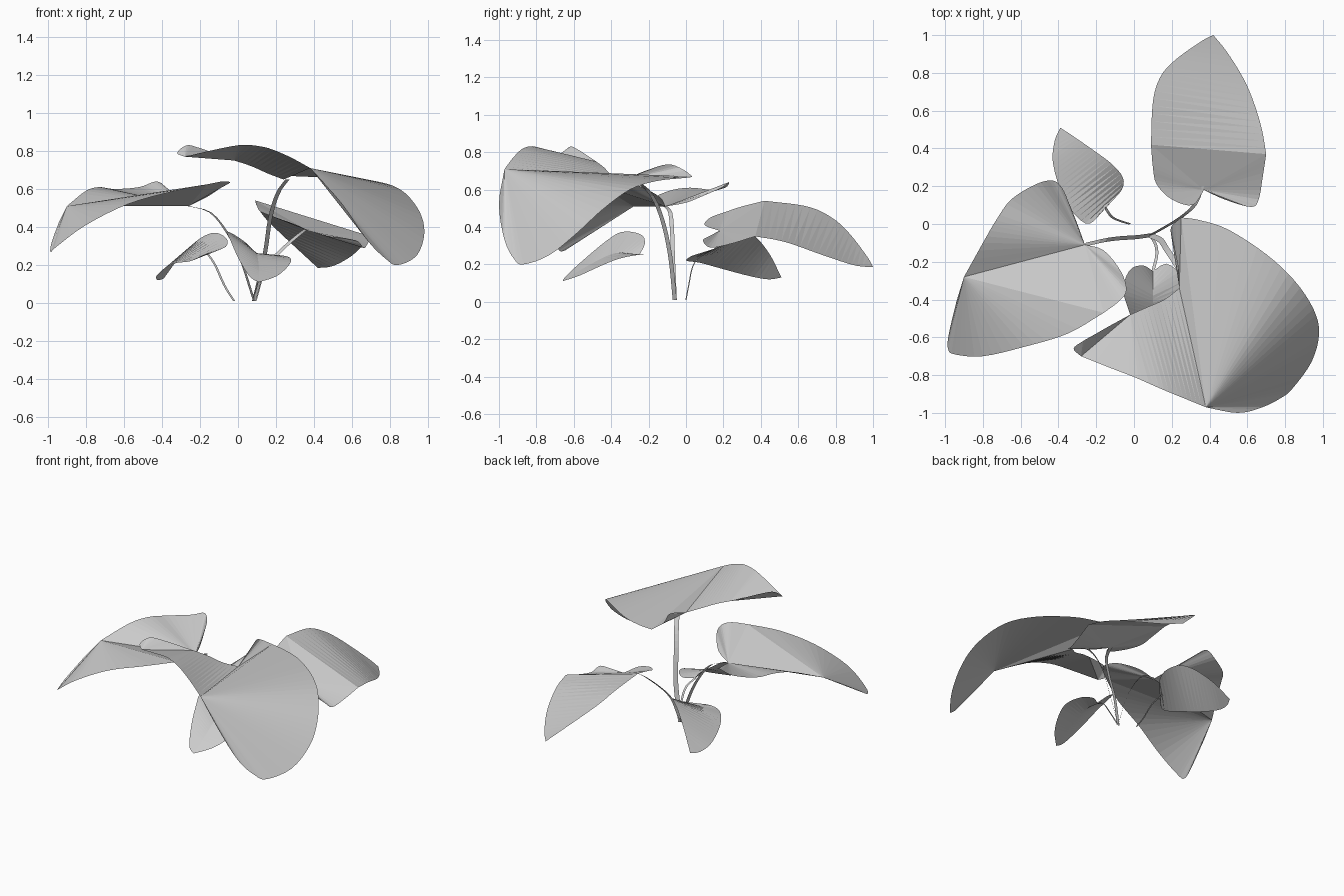
import bpy
import bmesh
from mathutils import Vector

default_cube = bpy.data.objects.get("Cube")
if default_cube:
    bpy.data.objects.remove(default_cube, do_unlink=True)

# One plain grey covers the whole plant
grey = bpy.data.materials.new("plain_grey")
grey.use_nodes = True
grey.diffuse_color = (0.6, 0.6, 0.6, 1)
shader = grey.node_tree.nodes["Principled BSDF"]
shader.inputs["Base Color"].default_value = grey.diffuse_color
shader.inputs["Roughness"].default_value = 0.8


def smooth_path(points, per_span=4):
    """Catmull-Rom curve through the control points."""
    pts = [Vector(p) for p in points]
    if len(pts) < 3:
        return pts
    padded = [pts[0] * 2 - pts[1]] + pts + [pts[-1] * 2 - pts[-2]]
    result = []
    for a, b, c, d in zip(padded, padded[1:], padded[2:], padded[3:]):
        for step in range(per_span):
            t = step / per_span
            result.append(0.5 * (2 * b + (c - a) * t
                                 + (2 * a - 5 * b + 4 * c - d) * t ** 2
                                 + (3 * b - a - 3 * c + d) * t ** 3))
    return result + [pts[-1]]


def resample(path, count):
    """Spread points evenly along a polyline."""
    lengths = [(b - a).length for a, b in zip(path, path[1:])]
    total, result = sum(lengths), []
    for i in range(count):
        rest = total * i / (count - 1)
        k = 0
        while k < len(lengths) - 1 and rest > lengths[k]:
            rest -= lengths[k]
            k += 1
        result.append(path[k].lerp(path[k + 1], min(1, rest / lengths[k])))
    return result


def make_sheet(name, *patches):
    """Each patch is a ruled sheet between two edge curves, or a fan from one point."""
    bm = bmesh.new()
    for first, second in patches:
        one, two = smooth_path(first), smooth_path(second)
        if len(first) > 1:
            count = max(len(one), len(two))
            one, two = resample(one, count), resample(two, count)
        else:
            one = one * len(two)
        for a, b, c, d in zip(one, one[1:], two[1:], two):
            for tri in ((a, c, d), (a, b, c)):
                if (tri[1] - tri[0]).cross(tri[2] - tri[0]).length > 1e-7:
                    bm.faces.new([bm.verts.new(p) for p in tri])
    bmesh.ops.remove_doubles(bm, verts=bm.verts, dist=0.0005)
    bm.normal_update()
    for face in bm.faces:
        if face.normal.z < 0:
            face.normal_flip()
    mesh = bpy.data.meshes.new(name)
    bm.to_mesh(mesh)
    bm.free()
    mesh.materials.append(grey)
    sheet = bpy.data.objects.new(name, mesh)
    bpy.context.collection.objects.link(sheet)


def make_stem(name, points, side):
    """Flat ribbon along a smooth path, spread both ways along a side vector."""
    shift = Vector(side)
    make_sheet(name, ([Vector(p) - shift for p in points], [Vector(p) + shift for p in points]))


# Largest leaf, front left: a fan down to the drooping tip and two raised side lobes
crest = (.38, -.97, .71)
notch = (.24, -.34, .65)
ear = (.25, .035, .67)
inner = (-.02, -.48, .75)
corner = (-.28, -.7, .77)
make_sheet(
    "large_front_leaf",
    ([crest], [notch, ear]),
    ([notch], [(.235, -.22, .7), (.21, -.1, .735), (.195, -.02, .71), ear]),
    ([crest], [ear, (.35, .02, .665), (.5, -.03, .66), (.7, -.16, .645), (.85, -.3, .6),
               (.95, -.45, .49), (.98, -.58, .37), (.94, -.73, .25), (.84, -.87, .2),
               (.78, -.92, .23), (.68, -.97, .33), (.55, -1, .52), crest]),
    ([crest, (.27, -.925, .77), (.16, -.88, .815), (.08, -.845, .83)],
     [notch, (.16, -.4, .68), (.07, -.44, .72), inner]),
    ([inner], [(.08, -.845, .83), (0, -.81, .83), (-.13, -.76, .805), corner]),
    ([corner], [inner, (-.13, -.54, .79), (-.2, -.58, .815), (-.27, -.62, .83),
                (-.32, -.66, .79), corner]))

# Right leaf: fans from its shoulder and from its stem joint
shoulder = (-.9, -.28, .51)
joint = (-.26, -.11, .51)
lobe = (-.16, -.47, .625)
make_sheet(
    "right_leaf",
    ([shoulder], [(-.94, -.41, .43), (-.98, -.58, .32), (-.985, -.66, .27), (-.95, -.69, .3),
                  (-.8, -.7, .41), (-.58, -.65, .52), (-.35, -.58, .585), lobe]),
    ([shoulder], [lobe, joint]),
    ([joint], [lobe, (-.08, -.41, .64), (-.04, -.35, .635), (-.07, -.25, .62),
               (-.16, -.14, .56), joint]),
    ([joint], [shoulder, (-.8, -.1, .59), (-.73, .02, .61), (-.65, .13, .6),
               (-.52, .21, .61), (-.43, .23, .64), (-.38, .19, .61), (-.34, .1, .57),
               (-.3, 0, .53), joint]))

# Small front leaf, tilted sideways under the largest one
heart = (.1, -.25, .25)
point = (.11, -.66, .11)
make_sheet(
    "small_front_leaf",
    ([heart, (.1, -.38, .26), (.11, -.53, .19), point],
     [heart, (.17, -.21, .25), (.24, -.26, .25), (.28, -.36, .23), (.26, -.46, .19),
      (.2, -.57, .14), point]),
    ([heart, (.1, -.38, .26), (.11, -.53, .19), point],
     [heart, (.05, -.22, .31), (-.02, -.24, .36), (-.06, -.34, .375), (-.04, -.42, .33),
      (0, -.53, .24), (.06, -.64, .14), point]))

# Small back leaf
base = (-.16, .1, .26)
end = (-.39, .51, .13)
make_sheet(
    "small_back_leaf",
    ([base, (-.1, .14, .28), (-.06, .19, .3), (-.06, .25, .34), (-.12, .32, .37),
      (-.2, .38, .34), (-.3, .45, .25), end],
     [base, (-.19, .04, .25), (-.25, 0, .22), (-.33, .07, .21), (-.39, .18, .18),
      (-.43, .33, .14), (-.42, .44, .12), end]))

# Long back leaf: a bent sheet to the tip, fanned lobes around the stem joint
high = (.09, .42, .54)
low = (.7, .37, .35)
tip = (.42, 1, .185)
collar = (.37, .18, .38)
make_sheet(
    "long_back_leaf",
    ([high, (.1, .65, .51), (.14, .78, .45), (.22, .87, .37), (.36, .97, .24), tip],
     [low, (.67, .53, .32), (.6, .73, .25), (.5, .9, .195), tip]),
    ([collar], [high, low]),
    ([collar], [high, (.1, .3, .51), (.12, .21, .48), (.2, .13, .45), (.31, .1, .41), collar]),
    ([collar], [low, (.68, .24, .31), (.66, .13, .29), (.62, .09, .33), (.48, .13, .35),
                collar]))

# Flat stems, most of them from one shared root
root = (.085, -.06, .01)
make_stem("large_front_stem", [root, (.14, -.085, .25), (.17, -.13, .45), (.21, -.19, .58),
                               (.26, -.27, .65)], (.011, .011, 0))
make_stem("right_stem", [root, (.01, -.07, .24), (-.07, -.075, .39), (-.15, -.085, .48),
                         joint], (.006, .011, 0))
make_stem("small_back_stem", [(-.02, 0, .01), (-.07, .015, .09), (-.12, .04, .2), base],
          (.006, .003, 0))
make_stem("small_front_stem", [root, (.115, -.11, .12), (.12, -.17, .21), heart], (.008, 0, 0))
make_stem("long_back_stem", [root, (.14, -.03, .18), (.24, .03, .29), (.32, .1, .36),
                             (.36, .2, .39)], (.012, 0, 0))
